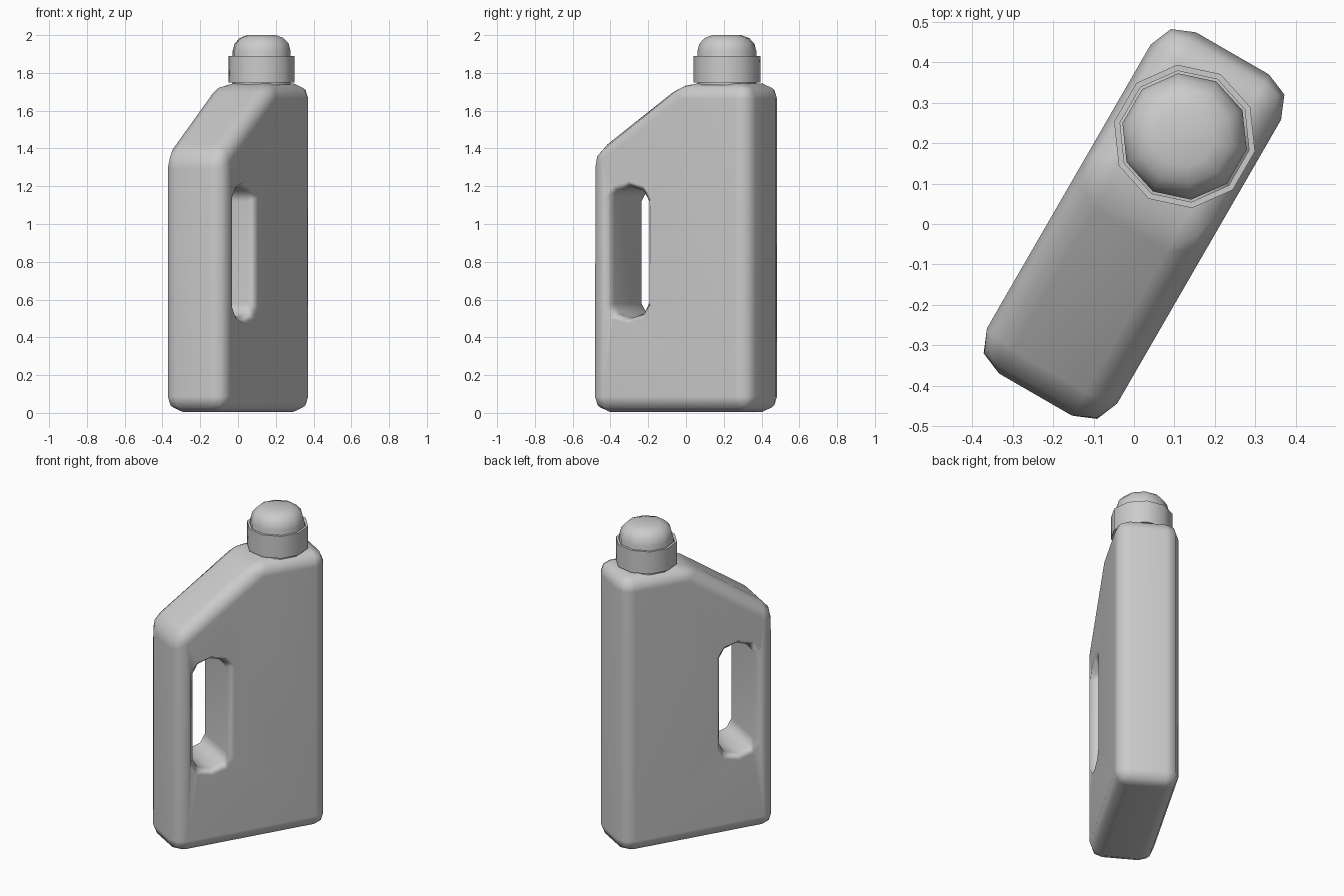
import bpy, bmesh, math

if "Cube" in bpy.data.objects:
    bpy.data.objects.remove(bpy.data.objects["Cube"])

TURN = math.radians(60)   # the whole bottle is turned about z
CAP_U = 0.25              # cap position along the bottle's length


def make_object(name, bm, smooth=50):
    bmesh.ops.recalc_face_normals(bm, faces=bm.faces)
    mesh = bpy.data.meshes.new(name)
    bm.to_mesh(mesh)
    bm.free()
    ob = bpy.data.objects.new(name, mesh)
    bpy.context.collection.objects.link(ob)
    ob.rotation_euler.z = TURN
    select(ob)
    bpy.ops.object.shade_smooth_by_angle(angle=math.radians(smooth))
    return ob


def select(ob):
    bpy.ops.object.select_all(action='DESELECT')
    ob.select_set(True)
    bpy.context.view_layer.objects.active = ob


def loft(sections):
    """Closed solid through equal-length loops of points."""
    bm = bmesh.new()
    loops = [[bm.verts.new(p) for p in s] for s in sections]
    n = len(loops[0])
    for a, b in zip(loops, loops[1:]):
        for i in range(n):
            j = (i + 1) % n
            bm.faces.new((a[i], a[j], b[j], b[i]))
    bm.faces.new(loops[0])
    bm.faces.new(loops[-1])
    return bm


def lathe(name, profile, closed=False, sides=10):
    """Turn an (r, z) profile about the cap axis."""
    bm = bmesh.new()
    rings = []
    for r, z in profile:
        rings.append([bm.verts.new((CAP_U + r * math.cos(k * math.tau / sides),
                                    r * math.sin(k * math.tau / sides), z))
                      for k in range(sides)])
    pairs = list(zip(rings, rings[1:]))
    if closed:
        pairs.append((rings[-1], rings[0]))
    for a, b in pairs:
        for k in range(sides):
            j = (k + 1) % sides
            bm.faces.new((a[k], a[j], b[j], b[k]))
    if not closed:
        bm.faces.new(rings[0])
        bm.faces.new(rings[-1])
    return make_object(name, bm)


# Body: side profile with sloping shoulder, extruded across and rounded
side = [(-0.487, 0.005), (0.487, 0.005), (0.487, 1.745), (0.05, 1.745), (-0.487, 1.375)]
bm = loft([[(u, v, z) for u, z in side] for v in (-0.186, 0.186)])
bmesh.ops.recalc_face_normals(bm, faces=bm.faces)
bmesh.ops.bevel(bm, geom=bm.edges[:], offset=0.082, segments=2, profile=0.5,
                affect='EDGES', clamp_overlap=True)
body = make_object("bottle_body", bm)

# Handle opening: slot with chamfered ends and flared rims
half_slot = [(0.108, 0.27), (0.075, 0.325), (0, 0.348), (-0.075, 0.325), (-0.108, 0.27)]
slot = half_slot + [(-u, -z) for u, z in half_slot]


def slot_section(v, grow):
    return [(-0.248 + u * (1 + grow / 0.108), v, 0.85 + z * (1 + grow / 0.348))
            for u, z in slot]


cutter = make_object("handle_cutter", loft([slot_section(v, g) for v, g in (
    (-0.22, 0.06), (-0.187, 0.03), (-0.145, 0), (0.145, 0), (0.187, 0.03), (0.22, 0.06))]))
cutter.hide_render = True
cut = body.modifiers.new("handle_opening", 'BOOLEAN')
cut.operation = 'DIFFERENCE'
cut.solver = 'EXACT'
cut.object = cutter
select(body)
bpy.ops.object.modifier_apply(modifier=cut.name)
bpy.data.objects.remove(cutter)
bpy.ops.object.shade_smooth_by_angle(angle=math.radians(60))
weighted = body.modifiers.new("even_shading", 'WEIGHTED_NORMAL')
weighted.keep_sharp = True

# Cap: thin outer collar around a domed plug
lathe("cap_collar", [(0.178, 1.75), (0.178, 1.89), (0.163, 1.89), (0.163, 1.75)], closed=True)
lathe("cap_dome", [(0.157, 1.735), (0.157, 1.915), (0.146, 1.955), (0.118, 1.985), (0.075, 2.0)])
